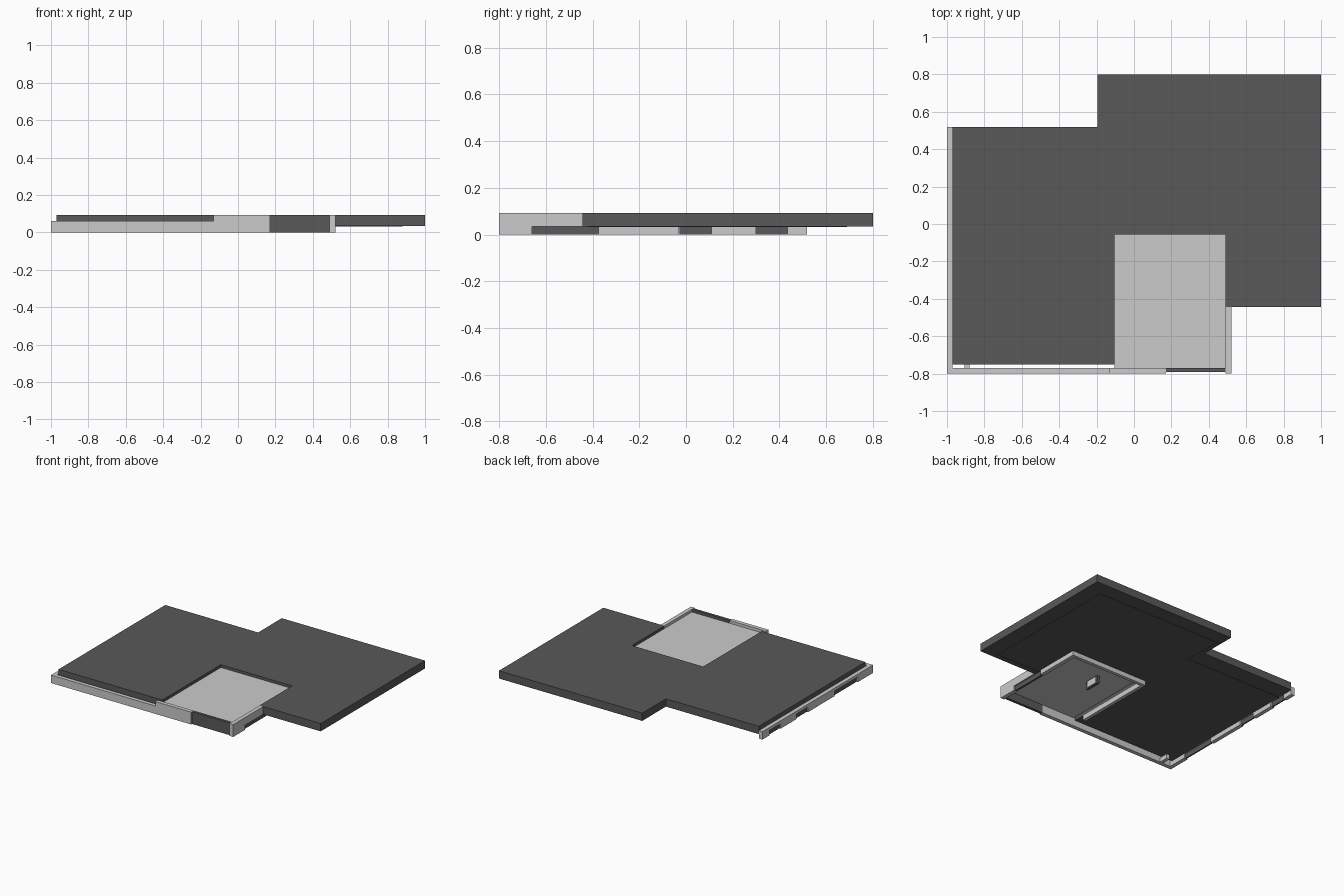
import bpy
import bmesh

if "Cube" in bpy.data.objects:
    bpy.data.objects.remove(bpy.data.objects["Cube"])

dark = bpy.data.materials.new("dark_panel")
dark.diffuse_color = (0.1, 0.1, 0.1, 1)
dark.use_nodes = True
dark.node_tree.nodes["Principled BSDF"].inputs["Base Color"].default_value = dark.diffuse_color


def prism(name, outline, z0, z1, mat=None):
    """Extrude a plan outline from z0 up to z1."""
    bm = bmesh.new()
    face = bm.faces.new([bm.verts.new((x, y, z0)) for x, y in outline])
    top = bmesh.ops.extrude_face_region(bm, geom=[face])
    verts = [g for g in top["geom"] if isinstance(g, bmesh.types.BMVert)]
    bmesh.ops.translate(bm, verts=verts, vec=(0, 0, z1 - z0))
    bmesh.ops.recalc_face_normals(bm, faces=bm.faces)
    mesh = bpy.data.meshes.new(name)
    bm.to_mesh(mesh)
    bm.free()
    obj = bpy.data.objects.new(name, mesh)
    bpy.context.collection.objects.link(obj)
    if mat:
        mesh.materials.append(mat)
    return obj


def box(name, x0, x1, y0, y1, z0, z1, mat=None):
    return prism(name, [(x0, y0), (x1, y0), (x1, y1), (x0, y1)], z0, z1, mat)


TOP, EAVE, LOW = 0.093, 0.034, 0.06

# Main flat roof, stepped at the back and cut out around the front room
prism("main_roof", [(-0.97, -0.752), (-0.105, -0.752), (-0.105, -0.055), (0.49, -0.055),
                    (0.49, -0.443), (1, -0.443), (1, 0.8), (-0.195, 0.8),
                    (-0.195, 0.518), (-0.97, 0.518)], EAVE, TOP, dark)

# Trim set into the underside of the roof
trim = [(0.86, 0.88, -0.42, 0.69), (-0.18, 0.86, 0.67, 0.69), (-0.18, -0.16, 0.39, 0.67),
        (-0.97, -0.16, 0.37, 0.39), (0.52, 0.86, -0.42, -0.40)]
for i, (x0, x1, y0, y1) in enumerate(trim):
    box(f"soffit_trim_{i}", x0, x1, y0, y1, EAVE - 0.002, EAVE + 0.01, dark)

# Front room: sunken roof and walls
box("room_roof", -0.105, 0.49, -0.77, -0.055, 0.062, 0.072)
box("room_front_wall", -0.13, 0.17, -0.8, -0.77, 0, TOP)
box("room_corner_post", 0.49, 0.52, -0.8, -0.66, 0, TOP)
box("room_front_window", 0.17, 0.49, -0.79, -0.77, 0, TOP, dark)
box("room_back_wall", -0.13, 0.52, -0.055, -0.03, 0, EAVE)
box("room_left_wall", -0.13, -0.105, -0.67, -0.055, 0, EAVE)
box("room_right_wall", 0.49, 0.52, -0.375, -0.055, 0, EAVE)
box("room_door_lintel", 0.49, 0.52, -0.66, -0.443, EAVE, TOP)
box("room_side_door", 0.495, 0.51, -0.66, -0.375, 0, EAVE, dark)

# Small framed panel inside the room
box("inner_panel_frame", 0.13, 0.145, -0.335, -0.215, 0, 0.062, dark)
box("inner_panel", 0.145, 0.149, -0.32, -0.23, 0.008, 0.055)

# Low front wall and short cross wall
box("front_wall", -1, -0.13, -0.8, -0.77, 0, LOW)
box("cross_wall", -0.905, -0.88, -0.77, -0.7, 0, EAVE)

# Left wall: solid piers, lintel and inset windows
windows = [(-0.62, -0.34), (-0.025, 0.11), (0.3, 0.435)]
box("left_lintel", -1, -0.97, -0.77, 0.518, 0.038, LOW)
start = -0.77
for i, (y0, y1) in enumerate(windows):
    box(f"left_pier_{i}", -1, -0.97, start, y0, 0, 0.038)
    box(f"left_window_{i}", -0.99, -0.98, y0, y1, 0, 0.038, dark)
    start = y1
box("left_pier_end", -1, -0.97, start, 0.518, 0, 0.038)
